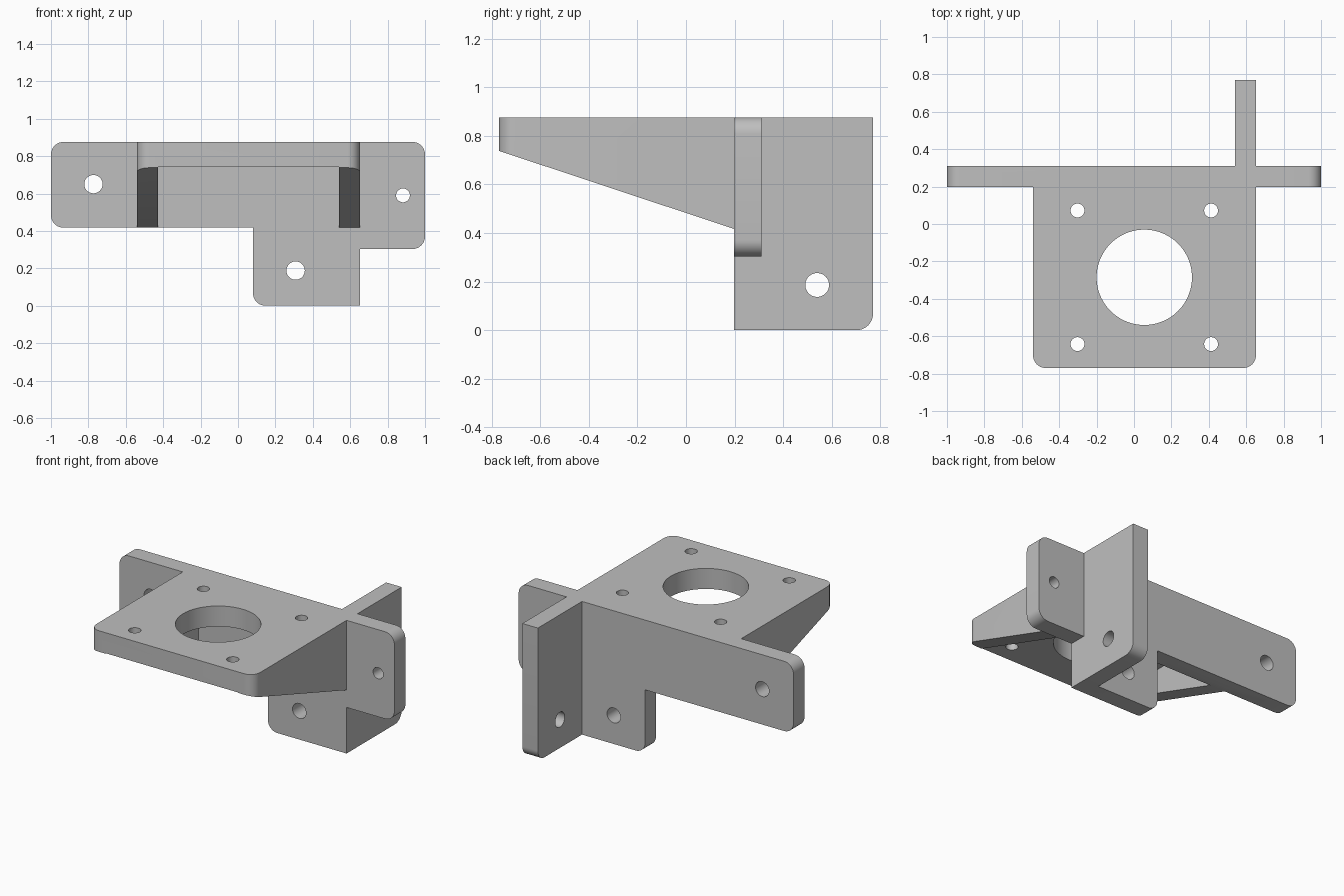
import bpy, bmesh, math
from mathutils import Vector

old = bpy.data.objects.get("Cube")
if old:
    bpy.data.objects.remove(old, do_unlink=True)

TOP, R = 0.876, 0.068          # top height, corner radius
WALL_F, WALL_B = 0.197, 0.311  # wall front and back
LEFT, RIGHT, T = -0.54, 0.652, 0.113
HEM = 0.417                    # lower edge of the wide wall

grey = bpy.data.materials.new("bracket grey")
grey.use_nodes = True
colour = (0.52, 0.52, 0.52, 1)
grey.diffuse_color = colour
grey.node_tree.nodes["Principled BSDF"].inputs["Base Color"].default_value = colour


def rounded(corners, steps=10):
    """Outline from (a, b) or (a, b, radius) corners."""
    pts = []
    for i, c in enumerate(corners):
        p = Vector(c[:2])
        if len(c) == 2:
            pts.append(p)
            continue
        d1 = (Vector(corners[i - 1][:2]) - p).normalized()
        d2 = (Vector(corners[(i + 1) % len(corners)][:2]) - p).normalized()
        centre = p + c[2] * (d1 + d2)
        for k in range(steps + 1):
            t = math.pi / 2 * k / steps
            pts.append(centre - c[2] * (d2 * math.cos(t) + d1 * math.sin(t)))
    return pts


def circle(a, b, r, n=48):
    return [Vector((a + r * math.cos(2 * math.pi * k / n),
                    b + r * math.sin(2 * math.pi * k / n))) for k in range(n)]


def prism(name, pts, axis, lo, hi):
    """Extrude an outline along an axis."""
    place = {"x": lambda p, h: (h, p[0], p[1]),
             "y": lambda p, h: (p[0], h, p[1]),
             "z": lambda p, h: (p[0], p[1], h)}[axis]
    bm = bmesh.new()
    face = bm.faces.new([bm.verts.new(place(p, lo)) for p in pts])
    ext = bmesh.ops.extrude_face_region(bm, geom=[face])
    verts = [v for v in ext["geom"] if isinstance(v, bmesh.types.BMVert)]
    bmesh.ops.translate(bm, verts=verts,
                        vec=Vector(place((0, 0), hi)) - Vector(place((0, 0), lo)))
    bmesh.ops.recalc_face_normals(bm, faces=bm.faces)
    mesh = bpy.data.meshes.new(name)
    bm.to_mesh(mesh)
    bm.free()
    mesh.materials.append(grey)
    obj = bpy.data.objects.new(name, mesh)
    bpy.context.collection.objects.link(obj)
    return obj


def combine(target, other, operation):
    """Apply a boolean and drop the helper."""
    other.hide_render = True
    mod = target.modifiers.new("combine", "BOOLEAN")
    mod.operation, mod.solver, mod.object = operation, "EXACT", other
    bpy.context.view_layer.objects.active = target
    bpy.ops.object.modifier_apply(modifier=mod.name)
    bpy.data.objects.remove(other, do_unlink=True)


# Mounting wall with its lower tab and side ear
bracket = prism("mounting_bracket", rounded([
    (-1, HEM, R), (0.08, HEM), (0.08, 0, R), (RIGHT, 0), (RIGHT, 0.303),
    (1, 0.303, R), (1, TOP, R), (-1, TOP, R)]), "y", WALL_F, WALL_B)

# Motor shelf: rounded block, hollowed between the gussets, sloped below
shelf = prism("motor_shelf", rounded([
    (LEFT, -0.77, R), (RIGHT, -0.77, R), (RIGHT, 0.25), (LEFT, 0.25)]),
    "z", HEM, TOP)
pocket = prism("pocket_cutter", rounded([
    (LEFT + T, -1), (RIGHT - T, -1), (RIGHT - T, WALL_F), (LEFT + T, WALL_F)]),
    "z", 0.2, 0.741)
combine(shelf, pocket, "DIFFERENCE")
slope = (0.738 - HEM) / (-0.77 - WALL_F)
wedge = prism("slope_cutter", rounded([
    (-1, 0.2), (WALL_F, 0.2), (WALL_F, HEM), (-1, HEM + slope * (-1 - WALL_F))]),
    "x", -0.8, 0.8)
combine(shelf, wedge, "DIFFERENCE")
combine(bracket, shelf, "UNION")

# Rear fin, square to the wall
fin = prism("rear_fin", rounded([
    (0.25, 0), (0.77, 0, R), (0.77, TOP), (0.25, TOP)]), "x", RIGHT - T, RIGHT)
combine(bracket, fin, "UNION")

# Shaft opening and screw holes: outline, axis, cut range
holes = [(circle(0.055, -0.285, 0.255, 72), "z", 0.5, 1),
         (circle(-0.773, 0.65, 0.049), "y", 0.1, 0.4),
         (circle(0.882, 0.59, 0.037), "y", 0.1, 0.4),
         (circle(0.308, 0.188, 0.049), "y", 0.1, 0.4),
         (circle(0.54, 0.186, 0.049), "x", 0.4, 0.8)]
for sx in (-1, 1):
    for sy in (-1, 1):
        holes.append((circle(0.055 + sx * 0.357, -0.285 + sy * 0.357, 0.037),
                      "z", 0.6, 1))
for outline, axis, lo, hi in holes:
    combine(bracket, prism("hole_cutter", outline, axis, lo, hi), "DIFFERENCE")

# Smooth the round edges only
bpy.ops.object.select_all(action="DESELECT")
bracket.select_set(True)
bpy.context.view_layer.objects.active = bracket
bpy.ops.object.shade_smooth_by_angle(angle=math.radians(25))
